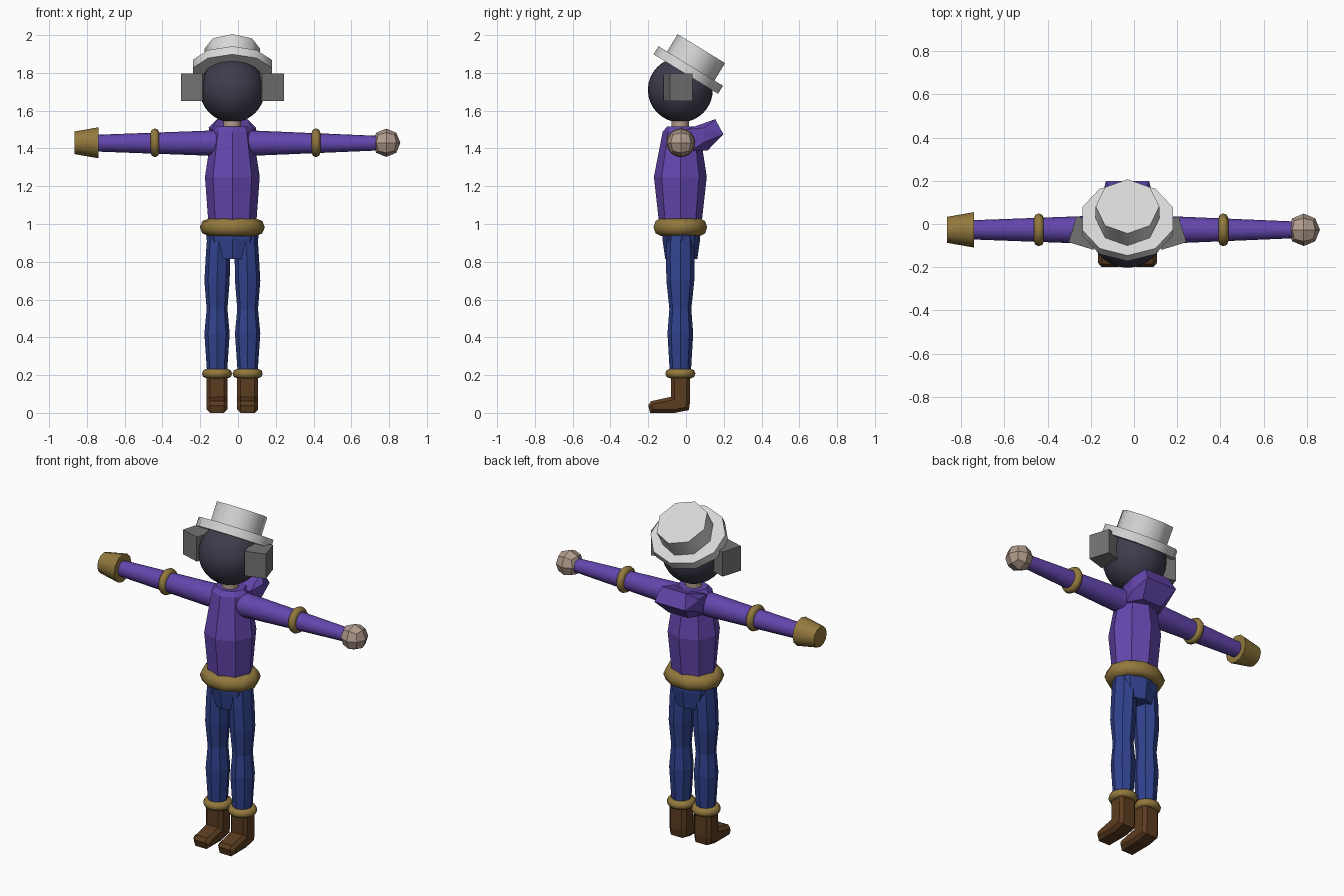
import bpy, bmesh, math
from mathutils import Vector

if "Cube" in bpy.data.objects:
    bpy.data.objects.remove(bpy.data.objects["Cube"])

CX, CY = -0.03, -0.03  # body axis


def mat(name, r, g, b):
    m = bpy.data.materials.new(name)
    m.diffuse_color = (r, g, b, 1)
    m.use_nodes = True
    m.node_tree.nodes["Principled BSDF"].inputs["Base Color"].default_value = m.diffuse_color
    return m


PURPLE = mat("purple cloth", 0.125, 0.062, 0.42)
BLUE = mat("blue cloth", 0.03, 0.055, 0.27)
GOLD = mat("dull gold", 0.29, 0.19, 0.047)
BROWN = mat("brown leather", 0.105, 0.045, 0.014)
SKIN = mat("pale skin", 0.44, 0.33, 0.265)
DARK = mat("dark slate", 0.048, 0.045, 0.072)
GREY = mat("mid grey", 0.17, 0.17, 0.17)
WHITE = mat("light grey", 0.68, 0.68, 0.68)


def finish(name, material, smooth=None):
    ob = bpy.context.object
    ob.name = name
    ob.data.materials.append(material)
    if smooth:
        bpy.ops.object.shade_smooth_by_angle(angle=math.radians(smooth))
    return ob


def from_bmesh(name, bm, material):
    bmesh.ops.recalc_face_normals(bm, faces=bm.faces)
    me = bpy.data.meshes.new(name)
    bm.to_mesh(me)
    bm.free()
    ob = bpy.data.objects.new(name, me)
    bpy.context.collection.objects.link(ob)
    me.materials.append(material)
    return ob


def loft(name, rings, material, n=8):
    """Closed tube through rings of (z, cx, cy, rx, ry)."""
    bm = bmesh.new()
    loops = []
    for z, cx, cy, rx, ry in rings:
        loops.append([bm.verts.new((cx + rx * math.cos(math.tau * i / n),
                                    cy + ry * math.sin(math.tau * i / n), z))
                      for i in range(n)])
    for a, b in zip(loops, loops[1:]):
        for i in range(n):
            j = (i + 1) % n
            bm.faces.new((a[i], a[j], b[j], b[i]))
    bm.faces.new(loops[0])
    bm.faces.new(loops[-1])
    return from_bmesh(name, bm, material)


def cone(name, loc, r1, r2, depth, rot, material, n=16, smooth=40):
    bpy.ops.mesh.primitive_cone_add(vertices=n, radius1=r1, radius2=r2, depth=depth,
                                    location=loc, rotation=rot)
    return finish(name, material, smooth)


def ring(name, loc, outer, minor, material, rot=(0, 0, 0), n=16):
    bpy.ops.mesh.primitive_torus_add(location=loc, rotation=rot, major_radius=outer - minor,
                                     minor_radius=minor, major_segments=n, minor_segments=8)
    return finish(name, material, 60)


# Head and neck
bpy.ops.mesh.primitive_uv_sphere_add(segments=32, ring_count=16, radius=0.172,
                                     location=(CX, CY, 1.71))
finish("head", DARK, 60)
cone("neck", (CX, CY, 1.53), 0.046, 0.046, 0.12, (0, 0, 0), SKIN)

# Tilted hat: brim and crown share one axis
tilt = math.radians(-31.5)
axis = Vector((0, -math.sin(tilt), math.cos(tilt)))
hat = Vector((CX, 0.012, 1.815))
brim = cone("hat_brim", hat, 0.22, 0.22, 0.05, (tilt, 0, 0), WHITE, 10, 50)
brim.scale = (1, 0.91, 1)
cone("hat_crown", hat + axis * 0.055, 0.147, 0.147, 0.156,
     (tilt, 0, math.radians(0)), WHITE, 8, 50)

# Ear blocks, turned slightly outward
for s, side in ((-1, "left"), (1, "right")):
    bpy.ops.mesh.primitive_cube_add(size=1, location=(CX + s * 0.197, -0.042, 1.725),
                                    rotation=(0, 0, s * math.radians(17)))
    bpy.context.object.scale = (0.12, 0.125, 0.146)
    finish(side + "_ear_block", GREY)

# Torso
loft("torso", [(0.98, CX, -0.03, 0.125, 0.11),
               (1.25, CX, -0.03, 0.145, 0.14),
               (1.49, CX, -0.025, 0.108, 0.098),
               (1.515, CX, -0.025, 0.085, 0.075)], PURPLE)

# Folded hood behind the neck
hood = bmesh.new()
for x, y, z in ((0.11, 0.0, 1.5), (0.11, 0.03, 1.39), (0.125, 0.1, 1.51), (0.08, 0.155, 1.555),
                (0.1, 0.198, 1.475), (0.065, 0.115, 1.39), (0.12, 0.09, 1.43)):
    for s in (-1, 1):
        hood.verts.new((CX + s * x, y, z))
hull = bmesh.ops.convex_hull(hood, input=hood.verts)
loose = [v for v in hood.verts if not v.link_faces]
bmesh.ops.delete(hood, geom=loose, context='VERTS')
bmesh.ops.dissolve_limit(hood, angle_limit=0.05, verts=hood.verts, edges=hood.edges)
from_bmesh("hood", hood, PURPLE)

# Arms with their bands
for s, side, end, wrist, band in ((-1, "left", -0.76, 0.044, -0.44),
                                  (1, "right", 0.76, 0.038, 0.413)):
    start = CX + s * 0.08
    turn = (0, s * math.pi / 2, 0)
    cone(side + "_arm", ((start + end) / 2, -0.027, 1.428), 0.068, wrist,
         abs(end - start), turn, PURPLE)
    ring(side + "_arm_band", (band, -0.027, 1.43), 0.076, 0.023, GOLD, turn)

# Tapered cuff on one arm, faceted hand on the other
cone("arm_cuff", (-0.802, -0.027, 1.43), 0.082, 0.06, 0.126, (0, -math.pi / 2, 0), GOLD, 12, 40)
fist = bmesh.new()
bmesh.ops.create_cube(fist, size=1)
bmesh.ops.subdivide_edges(fist, edges=fist.edges[:], cuts=1, use_grid_fill=True)
for v in fist.verts:
    v.co = v.co.normalized() * 0.075 + Vector((0.785, -0.027, 1.43))
from_bmesh("hand", fist, SKIN)

# Belt
belt = ring("belt", (CX, CY, 0.983), 0.172, 0.046, GOLD, n=10)
belt.scale = (1, 0.87, 1)

# Hips
loft("hips", [(0.97, CX, -0.025, 0.14, 0.1),
              (0.92, CX, -0.025, 0.137, 0.1),
              (0.815, CX, -0.025, 0.1, 0.085)], BLUE)

# Legs, ankle bands and boots
for s, side in ((-1, "left"), (1, "right")):
    x = CX + s * 0.081
    loft(side + "_leg", [(0.94, x - s * 0.01, -0.03, 0.062, 0.07),
                         (0.84, x - s * 0.005, -0.03, 0.064, 0.076),
                         (0.7, x, -0.03, 0.067, 0.074),
                         (0.55, x, -0.03, 0.055, 0.058),
                         (0.42, x, -0.03, 0.067, 0.068),
                         (0.2, x, -0.03, 0.052, 0.055)], BLUE)
    ring(side + "_ankle_band", (x, -0.03, 0.208), 0.08, 0.025, GOLD)

    # Boot side profile (y, z), extruded across
    boot = bmesh.new()
    outline = ((-0.08, 0.21), (-0.08, 0.085), (-0.185, 0.062), (-0.2, 0.04), (-0.19, 0.0),
               (-0.06, 0.0), (0.015, 0.015), (0.022, 0.06), (0.02, 0.21))
    face = boot.faces.new([boot.verts.new((x - 0.055, y, z)) for y, z in outline])
    out = bmesh.ops.extrude_face_region(boot, geom=[face])
    moved = [g for g in out["geom"] if isinstance(g, bmesh.types.BMVert)]
    bmesh.ops.translate(boot, vec=(0.11, 0, 0), verts=moved)
    ob = from_bmesh(side + "_boot", boot, BROWN)
    bev = ob.modifiers.new("chamfer", 'BEVEL')
    bev.width = 0.018
    bev.segments = 1
    bev.limit_method = 'ANGLE'
    bev.angle_limit = math.radians(80)
